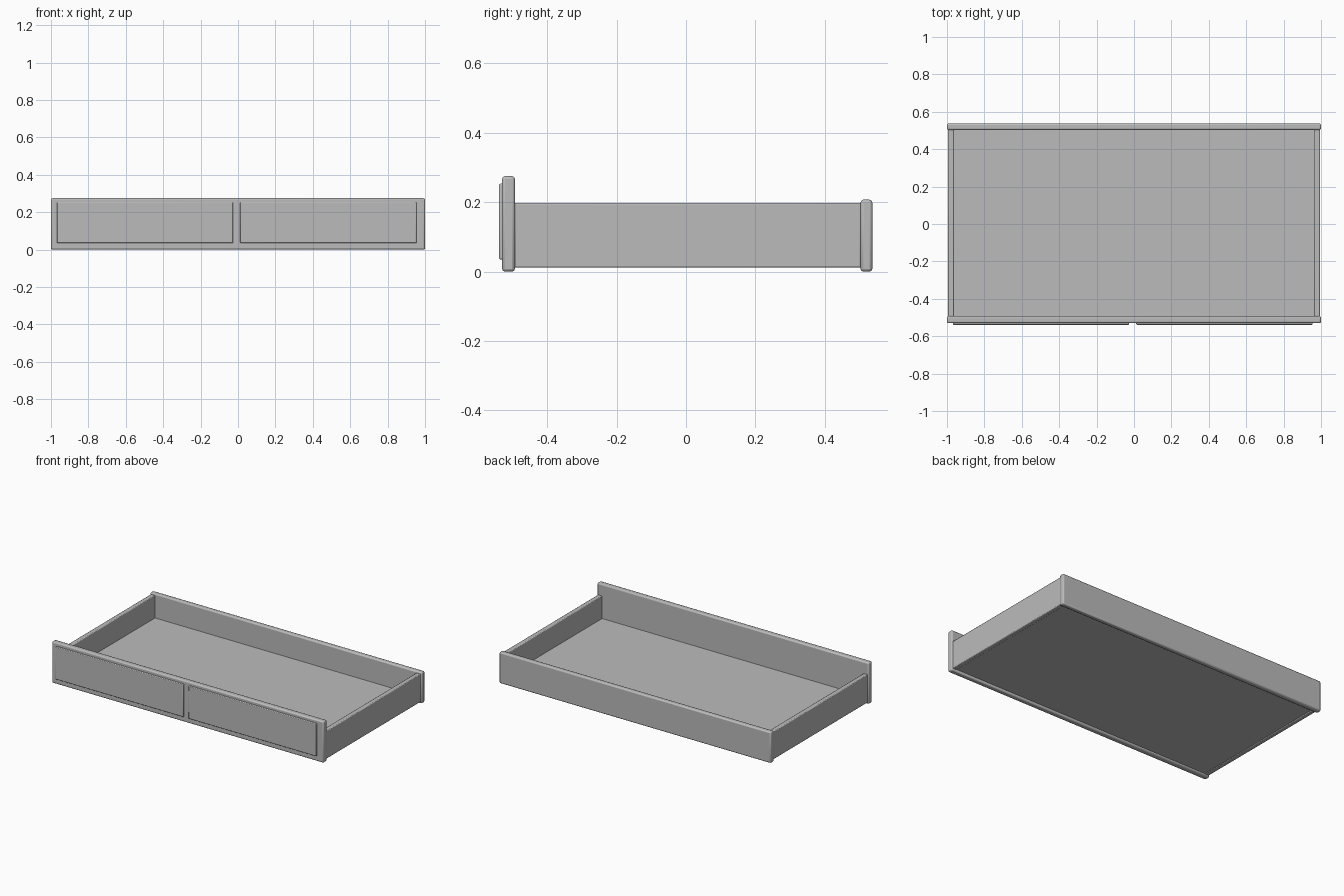
import bpy

cube = bpy.data.objects.get("Cube")
if cube:
    bpy.data.objects.remove(cube, do_unlink=True)

# One plain grey finish
grey = bpy.data.materials.new("plain_grey")
grey.use_nodes = True
colour = (0.5, 0.5, 0.5, 1)
grey.diffuse_color = colour
grey.node_tree.nodes["Principled BSDF"].inputs["Base Color"].default_value = colour


def board(name, x, y, z, bevel=0.0, segments=2):
    """Box spanning the given (low, high) ranges, with softened edges."""
    spans = (x, y, z)
    bpy.ops.mesh.primitive_cube_add(size=1, location=[(a + b) / 2 for a, b in spans])
    ob = bpy.context.object
    ob.name = ob.data.name = name
    ob.scale = [b - a for a, b in spans]
    bpy.ops.object.transform_apply(location=False, rotation=False, scale=True)
    ob.data.materials.append(grey)
    if bevel:
        mod = ob.modifiers.new("soft_edges", 'BEVEL')
        mod.width = bevel
        mod.segments = segments
        bpy.ops.object.shade_smooth_by_angle()
    return ob


# Tall front and lower back
board("front_board", (-1, 1), (-0.53, -0.493), (0, 0.275), 0.008)
board("back_board", (-1, 1), (0.503, 0.537), (0, 0.207), 0.008)

# Sides, set in slightly from the ends of the front and back
for name, s in (("left_side", 1), ("right_side", -1)):
    board(name, sorted((s * 0.963, s * 0.994)), (-0.495, 0.505), (0.011, 0.198), 0.005)

# Drawer bottom
board("bottom_panel", (-0.966, 0.966), (-0.495, 0.505), (0.015, 0.047))

# Pair of raised panels on the front
for name, x in (("left_front_panel", (0.012, 0.954)), ("right_front_panel", (-0.968, -0.026))):
    board(name, x, (-0.539, -0.525), (0.035, 0.253), 0.004)
